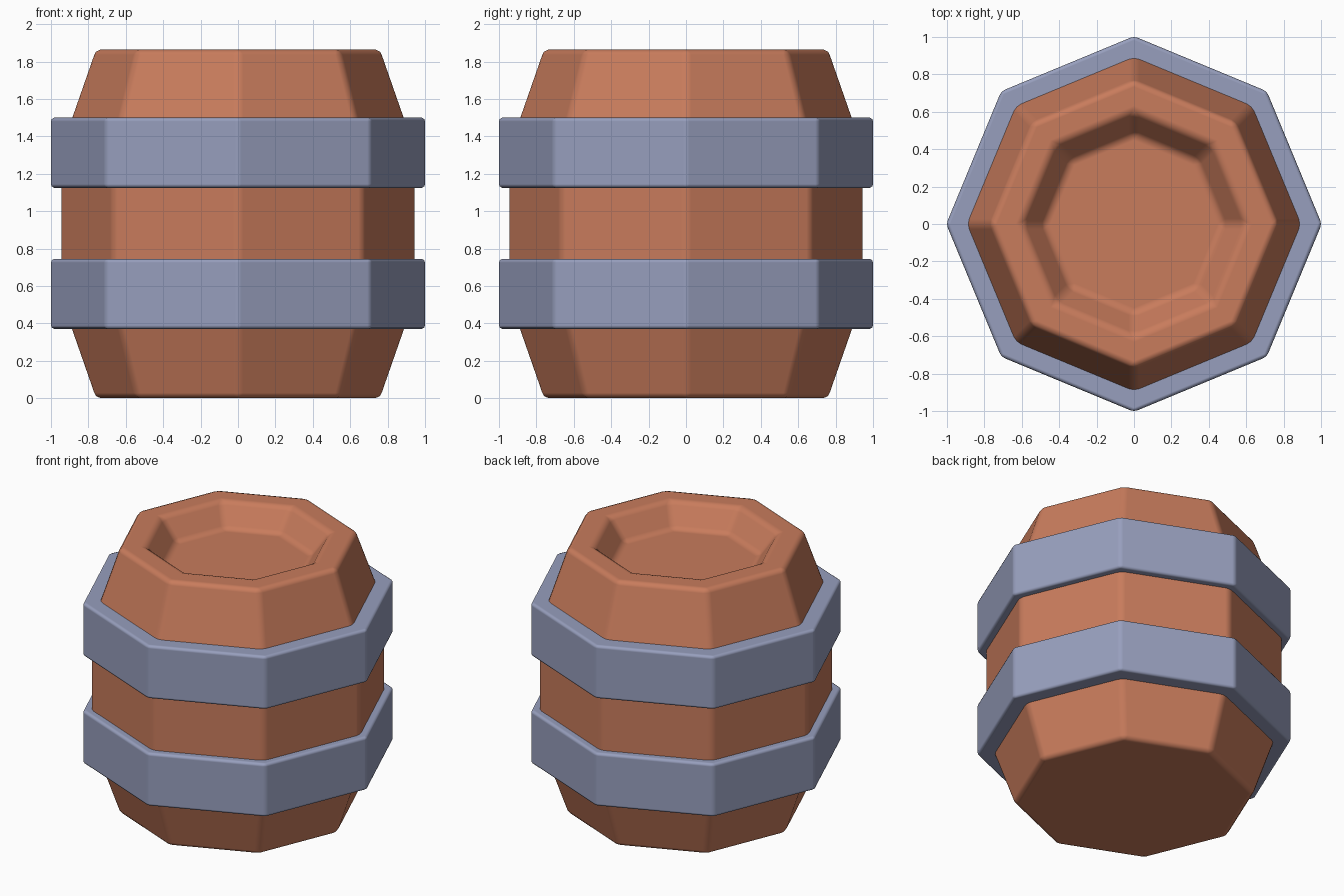
import bpy, bmesh
from math import sin, cos, pi

cube = bpy.data.objects.get("Cube")
if cube:
    bpy.data.objects.remove(cube, do_unlink=True)

SIDES = 8


def make_material(name, color):
    mat = bpy.data.materials.new(name)
    mat.use_nodes = True
    mat.diffuse_color = color
    mat.node_tree.nodes["Principled BSDF"].inputs["Base Color"].default_value = color
    return mat


def lathe(name, profile, mat, bevel, closed_loop=False):
    """Spin a (radius, height) profile into an eight-sided part with soft edges."""
    bm = bmesh.new()
    rings = [[bm.verts.new((r * cos(2 * pi * i / SIDES), r * sin(2 * pi * i / SIDES), z))
              for i in range(SIDES)] for r, z in profile]
    pairs = list(zip(rings, rings[1:]))
    if closed_loop:
        pairs.append((rings[-1], rings[0]))
    else:
        bm.faces.new(rings[0])
        bm.faces.new(rings[-1])
    for a, b in pairs:
        for i in range(SIDES):
            j = (i + 1) % SIDES
            bm.faces.new((a[i], a[j], b[j], b[i]))
    bmesh.ops.recalc_face_normals(bm, faces=bm.faces)
    mesh = bpy.data.meshes.new(name)
    bm.to_mesh(mesh)
    bm.free()
    mesh.materials.append(mat)
    obj = bpy.data.objects.new(name, mesh)
    bpy.context.collection.objects.link(obj)

    bpy.ops.object.select_all(action="DESELECT")
    obj.select_set(True)
    bpy.context.view_layer.objects.active = obj
    bpy.ops.object.shade_smooth()
    mod = obj.modifiers.new("Soft edges", "BEVEL")
    mod.width = bevel
    mod.segments = 2
    mod.limit_method = "ANGLE"
    mod.angle_limit = pi / 12
    mod.harden_normals = True
    return obj


wood = make_material("Warm wood", (0.58, 0.20, 0.107, 1))
metal = make_material("Blue grey metal", (0.31, 0.345, 0.51, 1))

# Staves, flat base and sunken lid
lathe("barrel_body", [(0.765, 0), (0.95, 0.53), (0.95, 1.335), (0.765, 1.865),
                      (0.6, 1.865), (0.48, 1.71)], wood, 0.03)

# Two hoops around the body
for name, low in (("lower_hoop", 0.37), ("upper_hoop", 1.125)):
    high = low + 0.375
    lathe(name, [(0.84, low), (1.004, low), (1.004, high), (0.84, high)],
          metal, 0.02, closed_loop=True)
